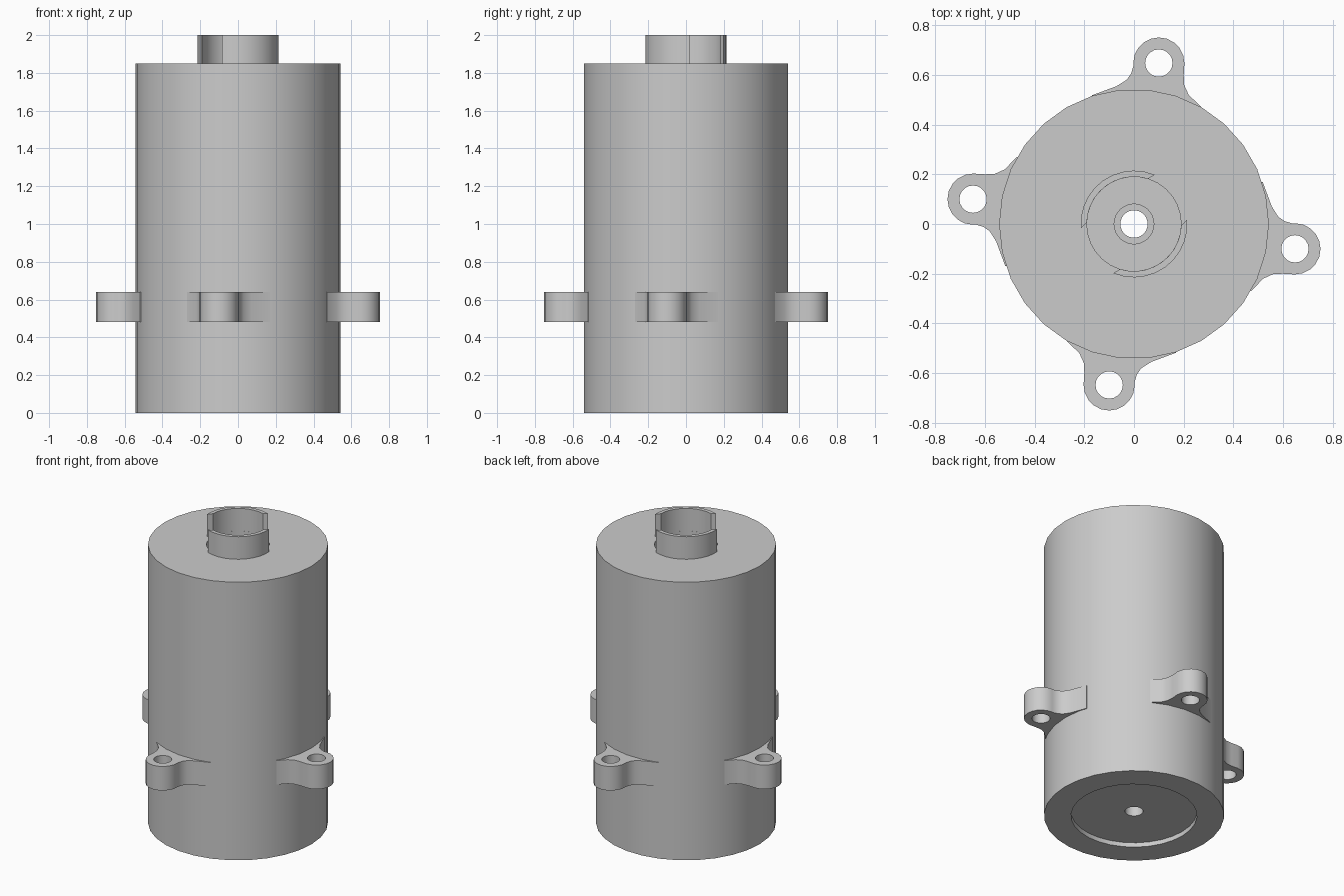
import bpy
import bmesh
from math import cos, sin, radians, tau

cube = bpy.data.objects.get("Cube")
if cube:
    bpy.data.objects.remove(cube)

grey = bpy.data.materials.new("plain grey")
grey.use_nodes = True
grey.diffuse_color = (0.6, 0.6, 0.6, 1)
grey.node_tree.nodes["Principled BSDF"].inputs["Base Color"].default_value = (0.6, 0.6, 0.6, 1)


def activate(obj):
    bpy.ops.object.select_all(action="DESELECT")
    obj.select_set(True)
    bpy.context.view_layer.objects.active = obj


def finish(obj):
    obj.data.materials.clear()
    obj.data.materials.append(grey)
    activate(obj)
    bpy.ops.object.shade_smooth_by_angle(angle=radians(35))


def lathe(name, profile, sides):
    """Revolve a closed (radius, height) profile about z."""
    bm = bmesh.new()
    rings = []
    for i in range(sides):
        a = tau * i / sides
        rings.append([bm.verts.new((r * cos(a), r * sin(a), z)) for r, z in profile])
    n = len(profile)
    for i in range(sides):
        here, there = rings[i], rings[(i + 1) % sides]
        for j in range(n):
            k = (j + 1) % n
            bm.faces.new((here[j], there[j], there[k], here[k]))
    bmesh.ops.recalc_face_normals(bm, faces=bm.faces)
    mesh = bpy.data.meshes.new(name)
    bm.to_mesh(mesh)
    bm.free()
    obj = bpy.data.objects.new(name, mesh)
    bpy.context.collection.objects.link(obj)
    finish(obj)


def arc(radius, start, end, steps, cx=0, cy=0):
    angles = [radians(start + (end - start) * i / steps) for i in range(steps + 1)]
    return [(cx + radius * cos(a), cy + radius * sin(a)) for a in angles]


def plate(name, outlines, bottom, top, turn):
    """Extrude flat outlines (inner ones become holes) between two heights."""
    curve = bpy.data.curves.new(name, "CURVE")
    curve.dimensions = "2D"
    curve.fill_mode = "BOTH"
    curve.extrude = (top - bottom) / 2
    for points in outlines:
        spline = curve.splines.new("POLY")
        spline.points.add(len(points) - 1)
        for p, (x, y) in zip(spline.points, points):
            p.co = (x, y, 0, 1)
        spline.use_cyclic_u = True
    obj = bpy.data.objects.new(name, curve)
    obj.location.z = (bottom + top) / 2
    obj.rotation_euler.z = radians(turn)
    bpy.context.collection.objects.link(obj)
    activate(obj)
    bpy.ops.object.convert(target="MESH")
    obj = bpy.context.object
    bm = bmesh.new()
    bm.from_mesh(obj.data)
    bmesh.ops.remove_doubles(bm, verts=bm.verts, dist=0.0005)
    bmesh.ops.recalc_face_normals(bm, faces=bm.faces)
    bm.to_mesh(obj.data)
    bm.free()
    finish(obj)


# Cylindrical body with recessed base, stepped centre hole and open bore
lathe("body", [(0.055, 0.03), (0.38, 0.03), (0.38, 0), (0.543, 0),
               (0.543, 1.85), (0.19, 1.85), (0.19, 1.03),
               (0.08, 1.03), (0.08, 0.5), (0.055, 0.5)], 30)

# Two curved neck walls with slanted ends
wall = arc(0.215, 185, 67, 10) + arc(0.19, 73, 178, 10)
for side, turn in (("back", 0), ("front", 180)):
    plate("neck_wall_" + side, [wall], 1.85, 2.0, turn)

# Four mounting lugs with flared roots and bolt holes
flare_left = [(-0.003, 0.635), (-0.012, 0.605), (-0.03, 0.58), (-0.07, 0.555),
              (-0.17, 0.518), (-0.15, 0.46)]
flare_right = [(0.24, 0.44), (0.27, 0.472), (0.22, 0.52), (0.202, 0.56), (0.2, 0.6)]
lug = arc(0.103, 0, 180, 10, 0.1, 0.648) + flare_left + flare_right
hole = arc(0.055, 0, 342, 19, 0.1, 0.648)
for side, turn in (("back", 0), ("right", 90), ("front", 180), ("left", 270)):
    plate("lug_" + side, [lug, hole], 0.48, 0.64, turn)
